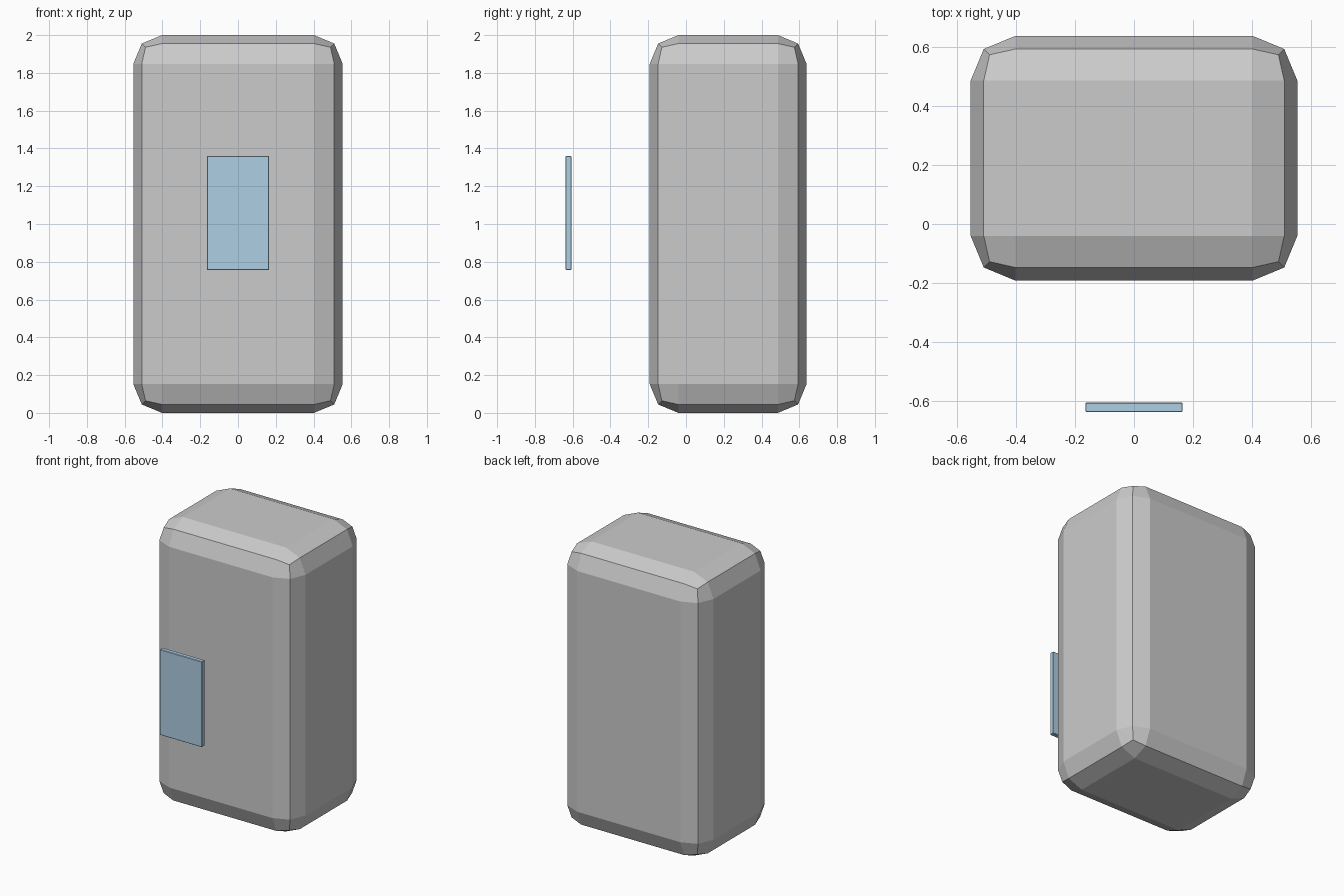
import bpy

if "Cube" in bpy.data.objects:
    bpy.data.objects.remove(bpy.data.objects["Cube"])


def bevelled_box(name, lo, hi, width, segments):
    """Flat-shaded box between two corners with bevelled edges."""
    bpy.ops.mesh.primitive_cube_add(size=1)
    ob = bpy.context.object
    ob.name = name
    for v in ob.data.vertices:
        for i in range(3):
            v.co[i] = lo[i] if v.co[i] < 0 else hi[i]
    mod = ob.modifiers.new("edge_bevel", 'BEVEL')
    mod.width = width
    mod.segments = segments
    mod.limit_method = 'NONE'
    return ob


# Main rounded body
bevelled_box("body", (-0.554, -0.192, 0), (0.554, 0.638, 2), 0.152, 2)

# Thin panel floating in front of the body
panel = bevelled_box("front_panel", (-0.165, -0.638, 0.757), (0.165, -0.606, 1.36), 0.003, 1)
blue = bpy.data.materials.new("pale_blue")
blue.diffuse_color = (0.42, 0.62, 0.76, 1)
blue.use_nodes = True
blue.node_tree.nodes["Principled BSDF"].inputs["Base Color"].default_value = blue.diffuse_color
panel.data.materials.append(blue)
